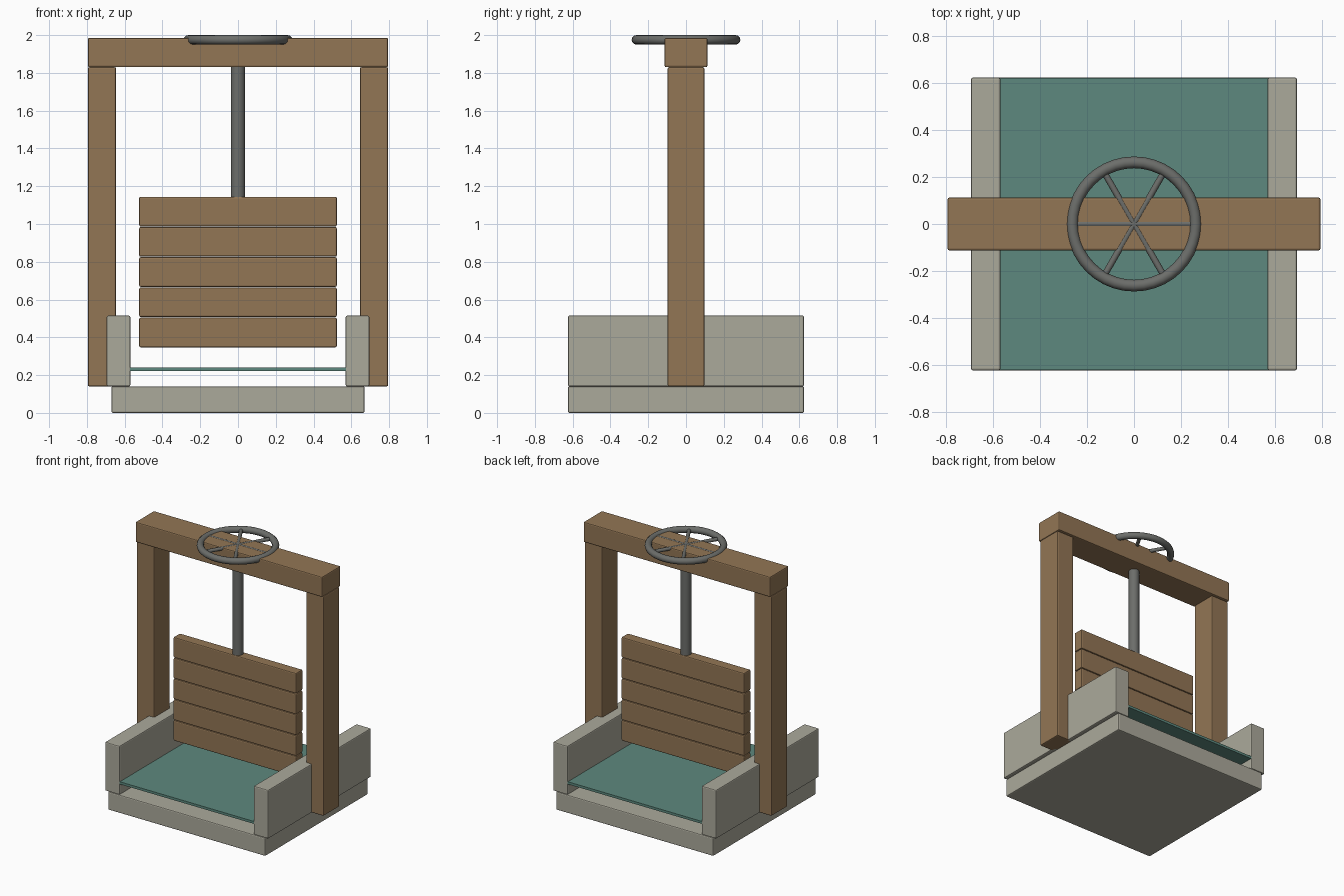
import bpy
from math import pi, radians

if "Cube" in bpy.data.objects:
    bpy.data.objects.remove(bpy.data.objects["Cube"])


def material(name, rgb):
    m = bpy.data.materials.new(name)
    m.diffuse_color = (*rgb, 1)
    m.use_nodes = True
    m.node_tree.nodes["Principled BSDF"].inputs["Base Color"].default_value = m.diffuse_color
    return m


WOOD = material("wood", (0.29, 0.18, 0.09))
STONE = material("stone", (0.41, 0.40, 0.33))
WATER = material("water", (0.11, 0.25, 0.21))
IRON = material("iron", (0.15, 0.155, 0.145))


def box(name, x, y, z, mat, bevel=0.008):
    """Box from (min, max) ranges, with softly rounded edges."""
    bpy.ops.mesh.primitive_cube_add(size=1, location=[(a + b) / 2 for a, b in (x, y, z)])
    o = bpy.context.object
    o.name = name
    o.scale = [b - a for a, b in (x, y, z)]
    bpy.ops.object.transform_apply(location=False, rotation=False, scale=True)
    o.data.materials.append(mat)
    if bevel:
        mod = o.modifiers.new("bevel", 'BEVEL')
        mod.width = bevel
        mod.segments = 2
    return o


def rod(name, radius, length, loc, rot=(0, 0, 0), sides=20):
    bpy.ops.mesh.primitive_cylinder_add(vertices=sides, radius=radius, depth=length,
                                        location=loc, rotation=rot)
    o = bpy.context.object
    o.name = name
    o.data.materials.append(IRON)
    bpy.ops.object.shade_smooth_by_angle(angle=radians(40))
    return o


# Stone channel and water sheet
box("stone_base", (-0.67, 0.67), (-0.625, 0.625), (0, 0.14), STONE)
box("water", (-0.575, 0.575), (-0.622, 0.622), (0.222, 0.241), WATER, bevel=0)

# Side walls and timber posts
for side, s in (("left", -1), ("right", 1)):
    box(side + "_wall", sorted((s * 0.57, s * 0.695)), (-0.625, 0.625), (0.14, 0.515), STONE)
    box(side + "_post", sorted((s * 0.645, s * 0.795)), (-0.097, 0.097), (0.14, 1.83), WOOD)

# Crossbeam
box("crossbeam", (-0.795, 0.795), (-0.113, 0.113), (1.83, 1.985), WOOD)

# Gate planks
for i in range(5):
    z = 0.347 + 0.16 * i
    box(f"gate_plank_{i + 1}", (-0.523, 0.523), (-0.04, 0.04), (z, z + 0.157), WOOD)

# Lifting screw
rod("lifting_screw", 0.038, 0.8, (0, 0, 1.52))

# Handwheel rim and spokes
WHEEL_Z = 1.975
bpy.ops.mesh.primitive_torus_add(major_radius=0.263, minor_radius=0.025, major_segments=40,
                                 minor_segments=12, location=(0, 0, WHEEL_Z))
rim = bpy.context.object
rim.name = "handwheel_rim"
rim.data.materials.append(IRON)
bpy.ops.object.shade_smooth_by_angle(angle=radians(60))
for i in range(3):
    rod(f"handwheel_spoke_{i + 1}", 0.0135, 0.52, (0, 0, WHEEL_Z),
        (0, pi / 2, i * pi / 3), sides=12)
